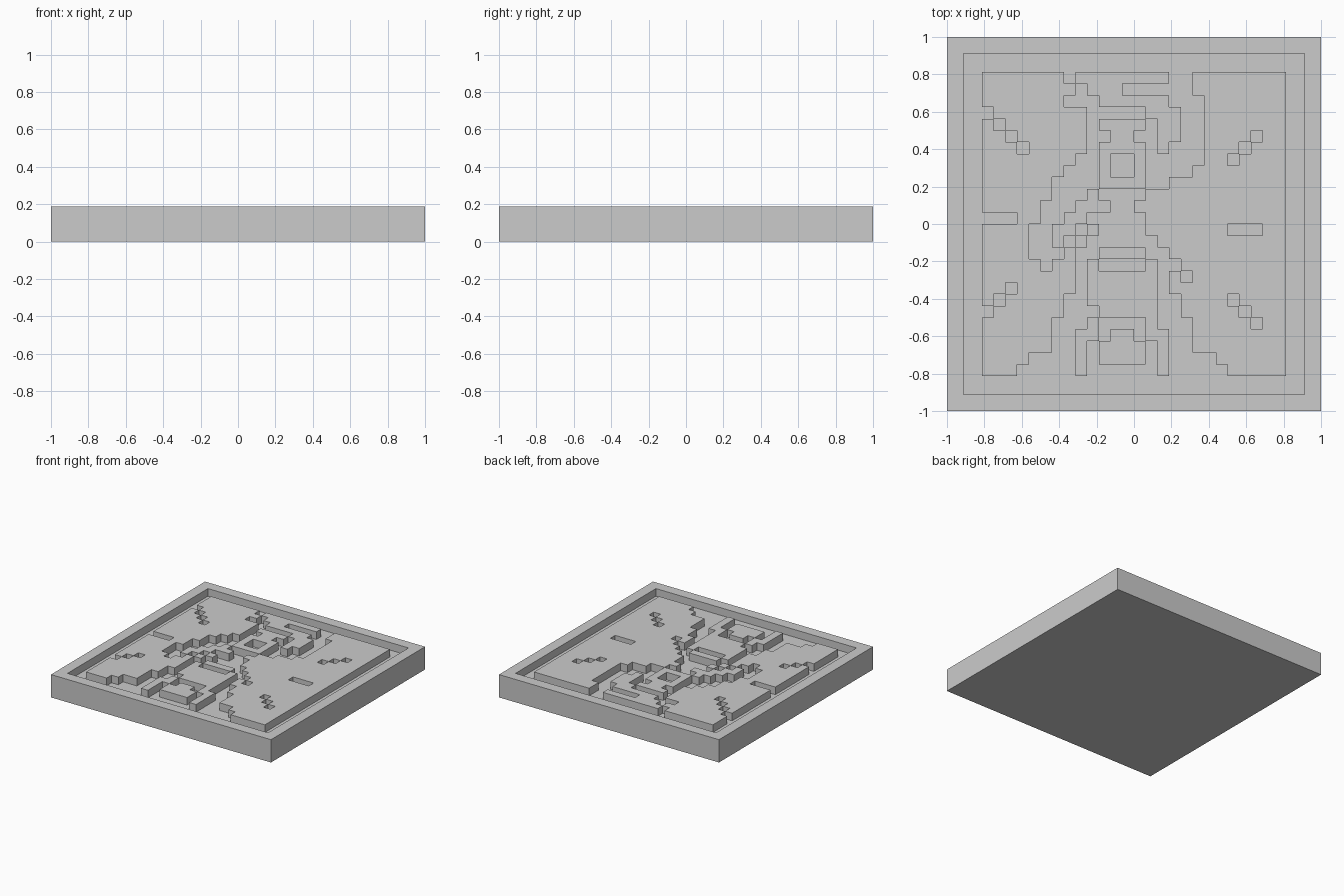
import bpy
import bmesh

cube = bpy.data.objects.get("Cube")
if cube:
    bpy.data.objects.remove(cube, do_unlink=True)

CELL = 1 / 16          # the relief lies on a grid of square cells
TOP = 3 * CELL
FLOOR = 2 * CELL

stone = bpy.data.materials.new("plain_grey")
stone.use_nodes = True
grey = (0.6, 0.6, 0.6, 1)
stone.diffuse_color = grey
stone.node_tree.nodes["Principled BSDF"].inputs["Base Color"].default_value = grey


def finish(name, bm):
    bmesh.ops.remove_doubles(bm, verts=bm.verts, dist=0.0001)
    mesh = bpy.data.meshes.new(name)
    bm.to_mesh(mesh)
    bm.free()
    mesh.materials.append(stone)
    obj = bpy.data.objects.new(name, mesh)
    bpy.context.collection.objects.link(obj)


def rect(col, row, wide=1, high=1):
    return {(c, r) for c in range(col, col + wide) for r in range(row, row + high)}


def relief(name, cells):
    """Raise a set of (column, row) cells from the tray floor, without inner walls."""
    bm = bmesh.new()

    def quad(points):
        bm.faces.new([bm.verts.new(p) for p in points])

    for c, r in cells:
        x, y = c * CELL - 1, 1 - r * CELL
        corners = [(x, y), (x, y - CELL), (x + CELL, y - CELL), (x + CELL, y)]
        quad([(*p, TOP) for p in corners])
        sides = [(c - 1, r), (c, r + 1), (c + 1, r), (c, r - 1)]
        for i, neighbour in enumerate(sides):
            if neighbour not in cells:
                a, b = corners[i], corners[(i + 1) % 4]
                quad([(*a, TOP), (*a, FLOOR), (*b, FLOOR), (*b, TOP)])
    finish(name, bm)


# Tray with a rim around a sunk floor
bm = bmesh.new()
bmesh.ops.create_cube(bm, size=1)
bmesh.ops.scale(bm, vec=(2, 2, TOP), verts=bm.verts)
bmesh.ops.translate(bm, vec=(0, 0, TOP / 2), verts=bm.verts)
lid = max(bm.faces, key=lambda f: f.calc_center_median().z)
bmesh.ops.inset_region(bm, faces=[lid], thickness=2 * CELL)
well = bmesh.ops.extrude_discrete_faces(bm, faces=[lid])["faces"][0]
bmesh.ops.translate(bm, vec=(0, 0, FLOOR - TOP), verts=well.verts)
finish("tray", bm)

# Background panels: inner edge column for each run of rows, as (edge, rows)
left_edge = [(10, 1), (11, 1), (10, 1), (12, 4), (11, 1), (10, 1), (9, 2), (8, 2),
             (7, 2), (11, 4), (10, 2), (9, 3), (7, 1), (6, 1)]
right_edge = [(21, 2), (22, 6), (21, 1), (19, 1), (17, 1), (16, 1), (17, 2), (18, 1),
              (19, 4), (20, 2), (21, 3), (23, 1), (24, 1)]
left, right = set(), set()
row = 3
for edge, rows in left_edge:
    left |= rect(3, row, edge - 3, rows)
    row += rows
row = 3
for edge, rows in right_edge:
    right |= rect(edge, row, 29 - edge, rows)
    row += rows

# Carved rays in the panels
left -= rect(7, 18, 3) | rect(8, 19) | rect(3, 15, 3)
left -= {(3 + i, 6 + i) for i in range(4)} | {(3 + i, 23 - i) for i in range(3)}
right -= rect(24, 16, 3) | rect(19, 19) | rect(20, 20)
right -= {(24 + i, 10 - i) for i in range(3)} | {(24 + i, 22 + i) for i in range(3)}
relief("left_background", left)
relief("right_background", right)

# Figure
relief("hair", rect(11, 3, 8) | rect(12, 4, 3) | rect(13, 5, 6) | rect(17, 6, 3)
       | rect(18, 7, 2, 2) | rect(18, 9))
relief("face", (rect(13, 7, 4) | rect(14, 8, 2) | rect(13, 9, 4, 4)) - rect(14, 10, 2, 2))
relief("arm", rect(12, 13) | rect(11, 14, 3) | rect(10, 15, 2) | rect(9, 16, 2) | rect(9, 17))
relief("hand_upper", rect(12, 16))
relief("hand_lower", rect(11, 17))
relief("belt", rect(13, 18, 4))
relief("skirt_and_right_leg", rect(12, 19) | rect(17, 19) | rect(12, 20, 6, 3)
       | rect(13, 23, 5) | rect(17, 24, 1, 2) | rect(18, 25, 1, 4))
relief("left_leg", rect(12, 24, 1, 2) | rect(11, 25, 1, 4))
relief("lower_block", rect(14, 25, 2) | rect(13, 26, 4, 2))
